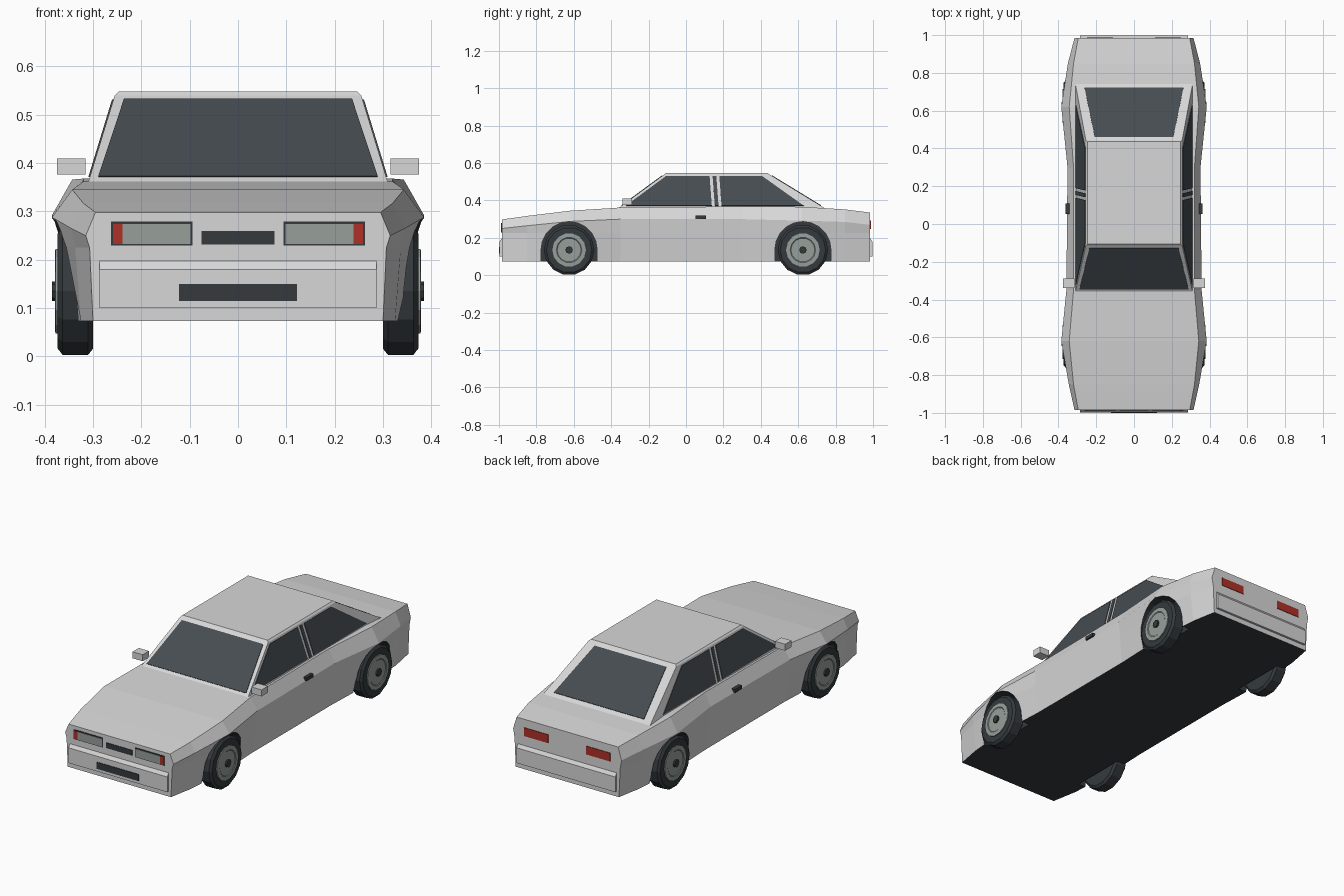
import bpy, bmesh, math
from mathutils import Vector

if "Cube" in bpy.data.objects:
    bpy.data.objects.remove(bpy.data.objects["Cube"])


def material(name, r, g, b):
    m = bpy.data.materials.new(name)
    m.use_nodes = True
    m.diffuse_color = (r, g, b, 1)
    m.node_tree.nodes["Principled BSDF"].inputs["Base Color"].default_value = (r, g, b, 1)
    return m


paint = material("silver_paint", .68, .68, .68)
dark = material("dark_trim", .035, .042, .047)
glass = material("tinted_glass", .06, .072, .082)
lens = material("pale_grey", .31, .35, .33)
red = material("lamp_red", .42, .03, .02)


def loft(name, rings, *mats):
    """Join matching rings of points with quads and cap both ends."""
    bm = bmesh.new()
    rows = [[bm.verts.new(p) for p in ring] for ring in rings]
    n = len(rows[0])
    for a, b in zip(rows, rows[1:]):
        for i in range(n):
            j = (i + 1) % n
            bm.faces.new((a[i], a[j], b[j], b[i]))
    bm.faces.new(rows[0])
    bm.faces.new(rows[-1])
    bmesh.ops.recalc_face_normals(bm, faces=bm.faces)
    me = bpy.data.meshes.new(name)
    bm.to_mesh(me)
    bm.free()
    for m in mats:
        me.materials.append(m)
    ob = bpy.data.objects.new(name, me)
    bpy.context.scene.collection.objects.link(ob)
    return ob


def plate(name, pts, mat, out=.003, sink=.004):
    """Thin flat panel straddling the surface its points lie on."""
    pts = [Vector(p) for p in pts]
    n = (pts[1] - pts[0]).cross(pts[2] - pts[0]).normalized()
    if n.dot(pts[0] - Vector((0, .15, .25))) < 0:
        n = -n
    return loft(name, [[p - n * sink for p in pts], [p + n * out for p in pts]], mat)


def rect(x0, x1, z0, z1, y):
    return [(x0, y, z0), (x1, y, z0), (x1, y, z1), (x0, y, z1)]


def box(name, x0, x1, y0, y1, z0, z1, mat):
    return loft(name, [rect(x0, x1, z0, z1, y) for y in (y0, y1)], mat)


SIDES = ((1, "left"), (-1, "right"))
AXLES = ((-.625, "front"), (.625, "rear"))

# Lower body: y, sill x, widest x, widest z, shoulder x, top z
stations = [
    (-.985, .30, .315, .25, .295, .298),
    (-.85, .325, .345, .265, .32, .317),
    (-.62, .342, .385, .288, .343, .345),
    (-.35, .33, .358, .30, .32, .362),
    (.3, .33, .352, .30, .32, .368),
    (.62, .342, .385, .292, .343, .366),
    (.85, .325, .35, .285, .32, .352),
    (.985, .30, .315, .27, .295, .335),
]
rings = []
for y, sill, wide, wz, shoulder, top in stations:
    half = [(sill, .073), (wide - .008, .225), (wide, wz), (shoulder, top)]
    rings.append([(x, y, z) for x, z in half] + [(-x, y, z) for x, z in reversed(half)])
body = loft("body", rings, paint, dark)
for f in body.data.polygons:
    f.material_index = int(f.normal.z < -.9)

# Wheel arches, cut from the body
for s, side in SIDES:
    for ay, end in AXLES:
        arch = [(ay + .15, .0)] + [
            (ay + .15 * math.cos(a), .137 + .15 * math.sin(a))
            for a in (math.pi * k / 10 for k in range(11))] + [(ay - .15, .0)]
        cutter = loft(f"{end}_{side}_arch_cutter",
                      [[(s * x, y, z) for y, z in arch] for x in (.288, .45)], paint, dark)
        for f in cutter.data.polygons:
            f.material_index = 1
        cutter.hide_render = True
        cutter.hide_set(True)
        mod = body.modifiers.new(f"{end}_{side}_arch", "BOOLEAN")
        mod.object = cutter
        mod.solver = "EXACT"


# Cabin planes, as functions of height
def side_x(z):
    return .31 - (z - .36) * .055 / .18


def front_y(z):
    return -.36 + (z - .36) * .245 / .18


def rear_y(z):
    return .74 - (z - .36) * .295 / .18


def cabin_ring(z, inset=0):
    x, f, r = side_x(z) - inset, front_y(z) + inset, rear_y(z) - inset
    return [(-x, f, z), (x, f, z), (x, r, z), (-x, r, z)]


roof = [(x, y, .548) for x, y, z in cabin_ring(.54, .008)]
loft("cabin", [cabin_ring(.34), cabin_ring(.54), roof], paint)

# Windscreen and rear window
LO, HI = .371, .531
for name, fy, wl, wh in (("windscreen", front_y, .289, .236), ("rear_window", rear_y, .262, .208)):
    plate(name, [(-wl, fy(LO), LO), (wl, fy(LO), LO), (wh, fy(HI), HI), (-wh, fy(HI), HI)], glass)

# Side windows: lower front, lower rear, upper rear, upper front y
windows = {
    "front_side_window": (-.322, .138, .126, -.105),
    "pillar_strip": (.154, .174, .162, .142),
    "rear_side_window": (.19, .63, .405, .178),
}
for s, side in SIDES:
    for name, ys in windows.items():
        plate(f"{side}_{name}",
              [(s * side_x(z), y, z) for y, z in zip(ys, (LO, LO, HI, HI))], glass)

# Bumpers with chamfered top edge
for e, end in ((-1, "front"), (1, "rear")):
    prof = [(.97, .10), (.997, .10), (.997, .18), (.985, .197), (.97, .197)]
    loft(f"{end}_bumper", [[(x, e * y, z) for y, z in prof] for x in (-.287, .287)], paint)

# Nose details
plate("grille", rect(-.076, .076, .232, .26, -.985), dark)
plate("lower_intake", rect(-.122, .122, .115, .15, -.997), dark)
for s, side in SIDES:
    plate(f"{side}_headlamp_frame", rect(s * .094, s * .263, .229, .279, -.985), dark)
    plate(f"{side}_headlamp", rect(s * .098, s * .239, .233, .274, -.985), lens, .005)
    plate(f"{side}_indicator", rect(s * .239, s * .259, .233, .274, -.985), red, .005)
    plate(f"{side}_tail_lamp", rect(s * .11, s * .25, .248, .292, .985), red)

# Door mirrors and handles
for s, side in SIDES:
    box(f"{side}_mirror", s * .316, s * .375, -.34, -.288, .376, .41, paint)
    box(f"{side}_door_handle", s * .34, s * .362, .052, .108, .302, .32, dark)


# Wheels
def turned(name, s, y, profile, mat, segments=14):
    steps = [2 * math.pi * k / segments for k in range(segments)]
    return loft(name, [[(s * x, y + r * math.cos(a), .135 + r * math.sin(a)) for a in steps]
                       for r, x in profile], mat)


for s, side in SIDES:
    for ay, end in AXLES:
        name = f"{end}_{side}"
        turned(name + "_tyre", s, ay, [(.122, .30), (.135, .31), (.135, .363), (.122, .373)], dark)
        turned(name + "_rim", s, ay, [(.09, .36), (.09, .378), (.068, .379), (.064, .376)], lens)
        turned(name + "_hub_cap", s, ay, [(.02, .37), (.02, .385)], dark, 8)
